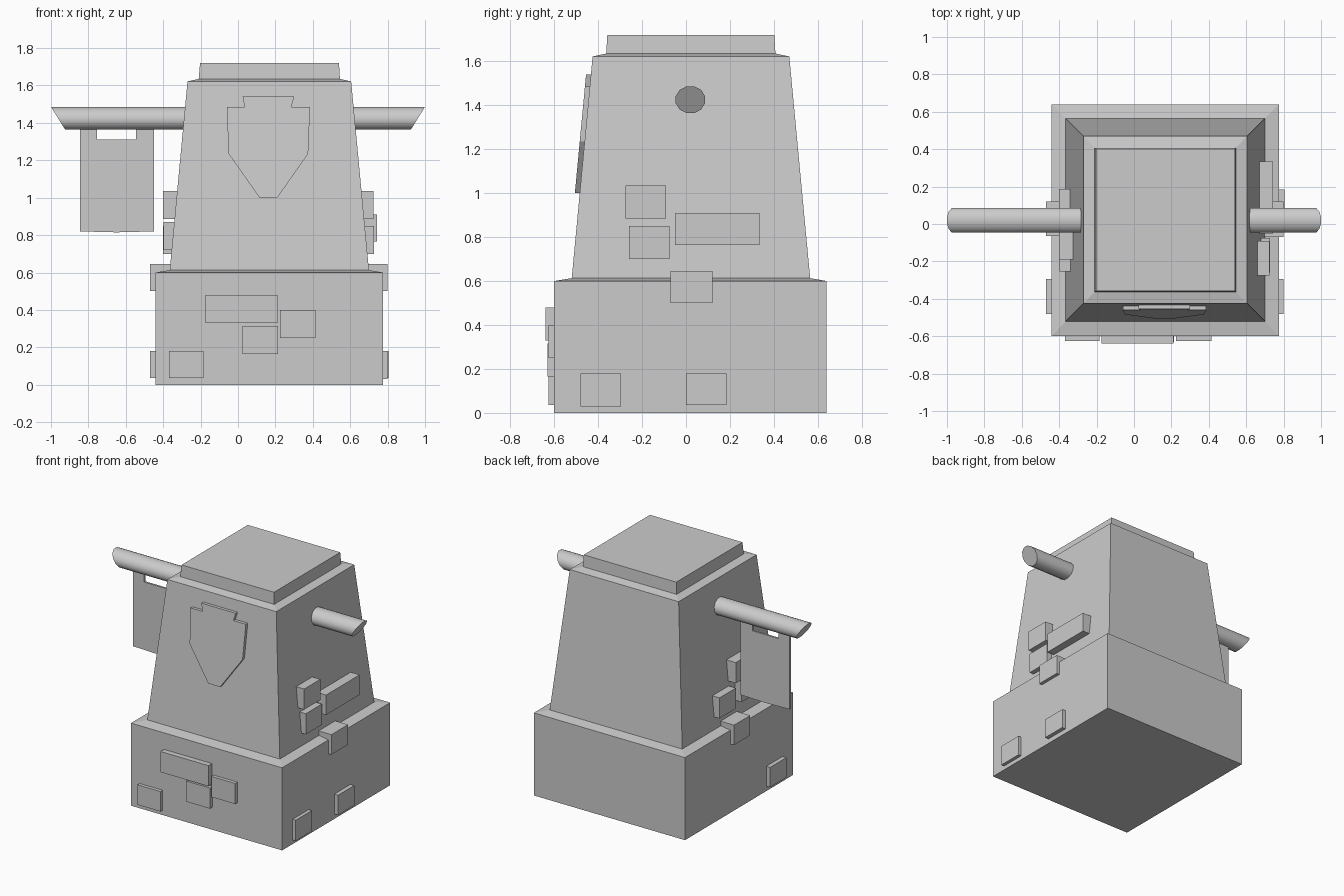
import bpy, bmesh, math
from mathutils import Vector


def make_object(name, bm):
    bmesh.ops.recalc_face_normals(bm, faces=bm.faces)
    mesh = bpy.data.meshes.new(name)
    bm.to_mesh(mesh)
    bm.free()
    obj = bpy.data.objects.new(name, mesh)
    bpy.context.collection.objects.link(obj)
    return obj


def loft(name, rings):
    """Join equal-length rings of points into a closed solid."""
    bm = bmesh.new()
    loops = [[bm.verts.new(p) for p in ring] for ring in rings]
    n = len(loops[0])
    for a, b in zip(loops, loops[1:]):
        for i in range(n):
            j = (i + 1) % n
            bm.faces.new((a[i], a[j], b[j], b[i]))
    bm.faces.new(loops[0])
    bm.faces.new(loops[-1])
    return make_object(name, bm)


def rect(x0, x1, y0, y1, z):
    return [(x0, y0, z), (x1, y0, z), (x1, y1, z), (x0, y1, z)]


def box(name, x0, x1, y0, y1, z0, z1):
    return loft(name, [rect(x0, x1, y0, y1, z0), rect(x0, x1, y0, y1, z1)])


# Stepped tower: base, tapered body and cap as one stacked profile
loft("tower_body", [
    rect(-0.44, 0.775, -0.60, 0.64, 0.0),
    rect(-0.44, 0.775, -0.60, 0.64, 0.60),
    rect(-0.365, 0.70, -0.52, 0.565, 0.613),
    rect(-0.27, 0.605, -0.425, 0.47, 1.622),
    rect(-0.21, 0.545, -0.363, 0.407, 1.635),
    rect(-0.203, 0.54, -0.358, 0.402, 1.72),
])

# Cross pole with slanted ends, longer along the top
SIDES = 12
rings = []
for side in (-1, 1):
    ring = []
    for i in range(SIDES):
        a = math.tau * (i + 0.5) / SIDES
        s = math.sin(a)
        ring.append((side * (0.962 + 0.039 * s), 0.02 + 0.069 * math.cos(a), 1.425 + 0.063 * s))
    rings.append(ring)
pole = loft("cross_pole", rings)
bpy.context.view_layer.objects.active = pole
pole.select_set(True)
bpy.ops.object.shade_smooth_by_angle(angle=math.radians(40))

# Hanging cloth with two tabs over the pole
cloth = [(-0.845, 0.82), (-0.65, 0.815), (-0.45, 0.82), (-0.45, 1.40), (-0.545, 1.40),
         (-0.545, 1.31), (-0.755, 1.31), (-0.755, 1.40), (-0.845, 1.40)]
loft("banner", [[(x, y, z) for x, z in cloth] for y in (0.002, 0.016)])

# Shield plate lying on the sloping front wall
shield = [(0.025, 1.54), (0.30, 1.54), (0.285, 1.485), (0.385, 1.485), (0.375, 1.235),
          (0.21, 1.0), (0.115, 1.0), (-0.05, 1.235), (-0.06, 1.485), (0.035, 1.485)]
loft("shield", [[(x, -0.52 + (z - 0.613) * 0.094 + d, z) for x, z in shield]
                for d in (-0.022, 0.01)])

# Bricks on the right wall: y0, y1, z0, z1, outer x, inner x
right = [(-0.275, -0.09, 0.885, 1.035, 0.725, 0.64), (-0.05, 0.335, 0.765, 0.91, 0.743, 0.64),
         (-0.26, -0.075, 0.70, 0.85, 0.727, 0.65), (-0.07, 0.12, 0.50, 0.645, 0.80, 0.67),
         (-0.48, -0.295, 0.03, 0.18, 0.80, 0.75), (0.0, 0.185, 0.035, 0.18, 0.805, 0.75)]
for y0, y1, z0, z1, xo, xi in right:
    box("right_brick", xi, xo, y0, y1, z0, z1)

# Bricks on the left wall
left = [(-0.19, 0.0, 0.885, 1.035, -0.40, -0.32), (-0.255, -0.07, 0.72, 0.87, -0.397, -0.32),
        (0.0, 0.187, 0.70, 0.85, -0.40, -0.33), (-0.065, 0.12, 0.50, 0.645, -0.47, -0.34),
        (-0.48, -0.295, 0.035, 0.18, -0.47, -0.41)]
for y0, y1, z0, z1, xo, xi in left:
    box("left_brick", xo, xi, y0, y1, z0, z1)

# Bricks on the front of the base: x0, x1, z0, z1, outer y
front = [(-0.175, 0.21, 0.33, 0.48, -0.64), (0.025, 0.215, 0.165, 0.315, -0.63),
         (0.225, 0.415, 0.25, 0.40, -0.625), (-0.37, -0.185, 0.035, 0.18, -0.625)]
for x0, x1, z0, z1, yo in front:
    box("front_brick", x0, x1, yo, -0.57, z0, z1)
